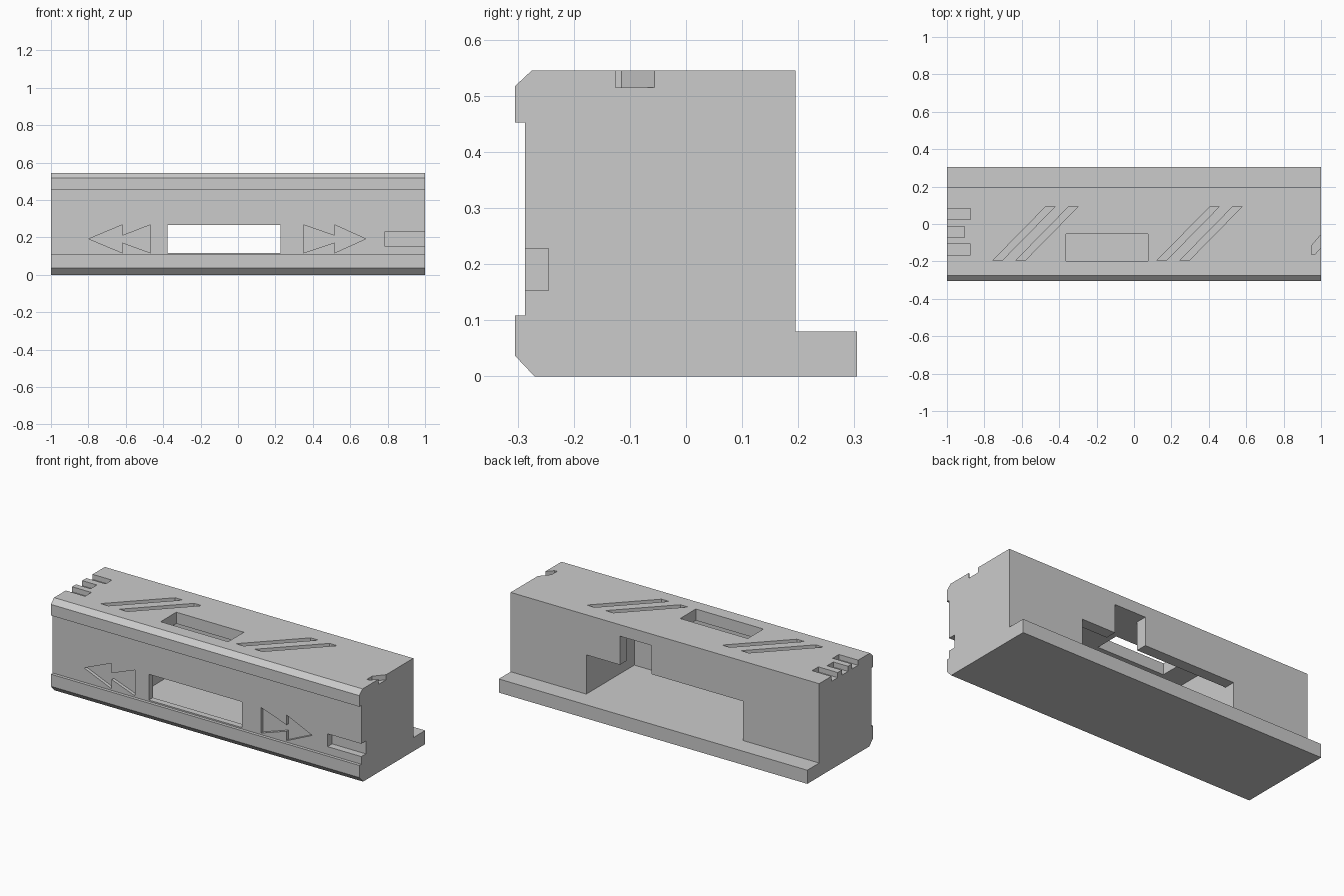
import bpy, bmesh
from mathutils import Vector

cube = bpy.data.objects.get("Cube")
if cube:
    bpy.data.objects.remove(cube, do_unlink=True)

grey = bpy.data.materials.new("plain_grey")
grey.use_nodes = True
colour = (0.6, 0.6, 0.6, 1)
grey.diffuse_color = colour
grey.node_tree.nodes["Principled BSDF"].inputs["Base Color"].default_value = colour

# How a flat outline (a, b) and a depth d are placed along each axis
PLACE = {
    "x": lambda a, b, d: (d, a, b),
    "y": lambda a, b, d: (a, d, b),
    "z": lambda a, b, d: (a, b, d),
}


def prism(name, outline, axis, start, end):
    """Extrude an outline along an axis."""
    bm = bmesh.new()
    face = bm.faces.new([bm.verts.new(PLACE[axis](a, b, start)) for a, b in outline])
    extruded = bmesh.ops.extrude_face_region(bm, geom=[face])["geom"]
    moved = [v for v in extruded if isinstance(v, bmesh.types.BMVert)]
    bmesh.ops.translate(bm, verts=moved, vec=Vector(PLACE[axis](0, 0, end - start)))
    bmesh.ops.recalc_face_normals(bm, faces=bm.faces)
    mesh = bpy.data.meshes.new(name)
    bm.to_mesh(mesh)
    bm.free()
    mesh.materials.append(grey)
    obj = bpy.data.objects.new(name, mesh)
    bpy.context.collection.objects.link(obj)
    return obj


def rect(a0, a1, b0, b1):
    return [(a0, b0), (a1, b0), (a1, b1), (a0, b1)]


# Housing: side profile with chamfered front lips and a rear ledge
housing = prism("housing", [
    (-0.27, 0), (0.305, 0), (0.305, 0.08), (0.195, 0.08), (0.195, 0.545),
    (-0.275, 0.545), (-0.305, 0.517), (-0.305, 0.452), (-0.287, 0.452),
    (-0.287, 0.108), (-0.305, 0.108), (-0.305, 0.037)], "x", -1, 1)


def cut(name, outline, axis, start, end):
    """Cut a prism out of the housing."""
    cutter = prism(name, outline, axis, start, end)
    cutter.hide_render = True
    mod = housing.modifiers.new(name, "BOOLEAN")
    mod.operation = "DIFFERENCE"
    mod.solver = "EXACT"
    mod.object = cutter
    bpy.context.view_layer.objects.active = housing
    bpy.ops.object.modifier_apply(modifier=name)
    bpy.data.objects.remove(cutter, do_unlink=True)


# Inner chamber and its stepped rear opening
cut("chamber", rect(-0.505, 0.51, 0.08, 0.478), "y", -0.25, 0.13)
cut("rear_opening", [
    (-0.505, 0.08), (0.51, 0.08), (0.51, 0.31), (0.292, 0.31),
    (0.292, 0.478), (0.088, 0.478), (0.088, 0.31), (-0.505, 0.31)], "y", 0.1, 0.25)

# Windows through the front and the top
cut("front_window", rect(-0.377, 0.227, 0.116, 0.267), "y", -0.4, -0.2)
cut("top_window", rect(-0.363, 0.075, -0.198, -0.053), "z", 0.4, 0.6)

# Double arrows recessed in the front
for side, base, middle, tip in (("left", 0.35, 0.516, 0.682),
                                ("right", -0.468, -0.618, -0.797)):
    cut(side + "_arrows", [
        (base, 0.267), (middle, 0.209), (middle, 0.267), (tip, 0.192),
        (middle, 0.117), (middle, 0.172), (base, 0.117)], "y", -0.35, -0.268)

# Slot at the end of the front
cut("front_end_slot", rect(0.782, 1.1, 0.153, 0.228), "y", -0.4, -0.245)

# Slanted grooves on the top
for i, x in enumerate((-0.755, -0.632, 0.123, 0.245)):
    cut(f"slanted_groove_{i}", [
        (x, -0.195), (x + 0.05, -0.195), (x + 0.333, 0.093), (x + 0.283, 0.093)],
        "z", 0.515, 0.6)

# Three notches at one end of the top, an angled notch at the other
for i, (y, depth) in enumerate(((0.024, 0.125), (-0.072, 0.095), (-0.166, 0.125))):
    cut(f"end_notch_{i}", rect(-1.1, depth - 1, y, y + 0.058), "z", 0.515, 0.6)
cut("angled_notch", [
    (0.95, -0.163), (0.966, -0.163), (1, -0.126), (1.05, -0.073),
    (1.05, 0.003), (1, -0.056), (0.95, -0.115)], "z", 0.515, 0.6)
